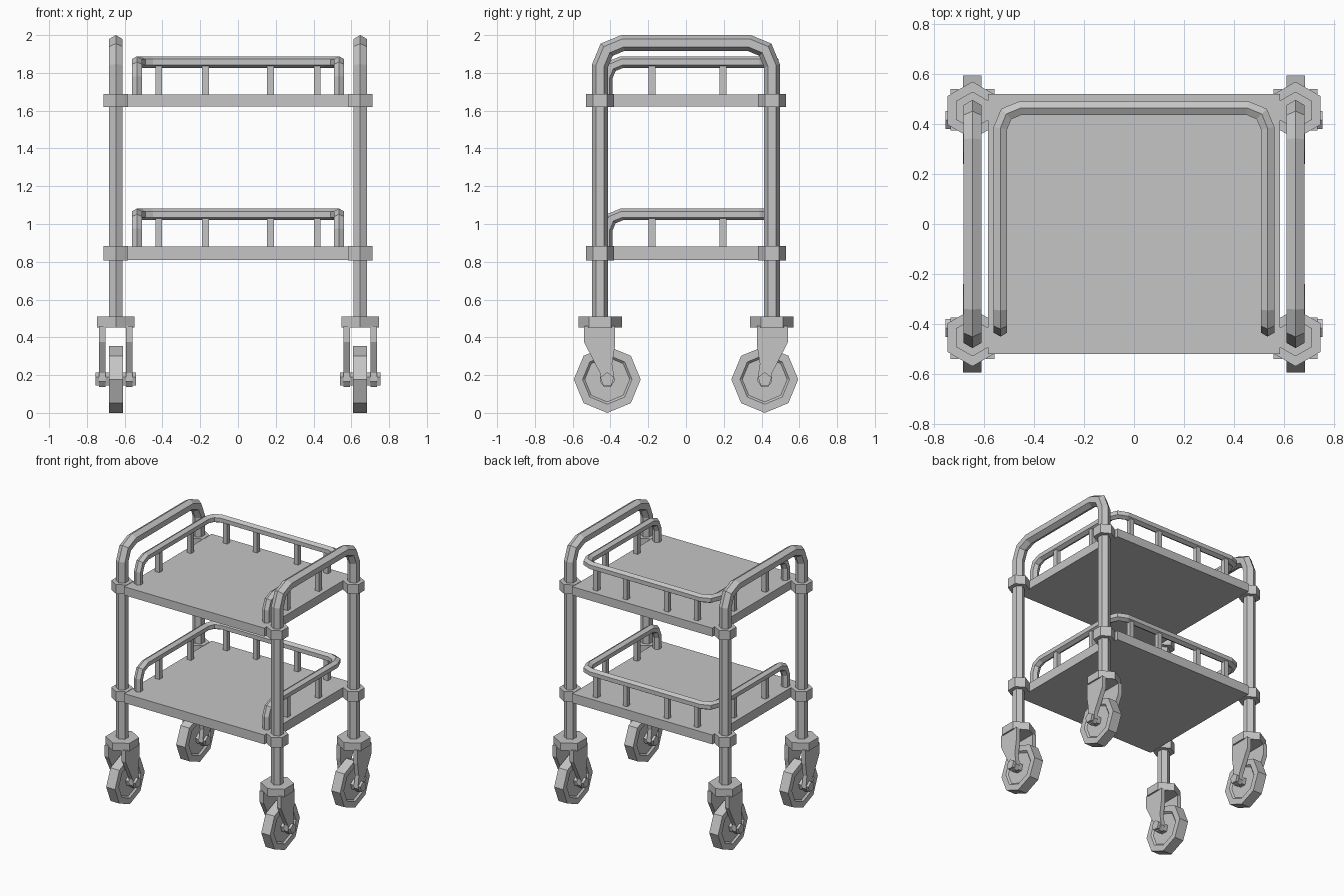
import bpy, bmesh
from math import sin, cos, pi, radians
from mathutils import Vector, Matrix

if "Cube" in bpy.data.objects:
    bpy.data.objects.remove(bpy.data.objects["Cube"])

metal = bpy.data.materials.new("grey_metal")
metal.use_nodes = True
GREY = (0.56, 0.56, 0.56, 1)
metal.diffuse_color = GREY
metal.node_tree.nodes["Principled BSDF"].inputs["Base Color"].default_value = GREY

LEG_X, LEG_Y = 0.647, 0.455
SIDES = (-1, 1)


def finish(name, bm):
    bmesh.ops.recalc_face_normals(bm, faces=bm.faces)
    mesh = bpy.data.meshes.new(name)
    bm.to_mesh(mesh)
    bm.free()
    mesh.materials.append(metal)
    obj = bpy.data.objects.new(name, mesh)
    bpy.context.collection.objects.link(obj)
    return obj


def box(name, center, size):
    bm = bmesh.new()
    bmesh.ops.create_cube(bm, size=1)
    for v in bm.verts:
        v.co = Vector(center) + v.co * Vector(size)
    return finish(name, bm)


def prism(name, outline, start, end):
    """Extrude a closed outline between two offsets."""
    bm = bmesh.new()
    face = bm.faces.new([bm.verts.new(Vector(p) + start) for p in outline])
    top = bmesh.ops.extrude_face_region(bm, geom=[face])["geom"]
    for v in top:
        if isinstance(v, bmesh.types.BMVert):
            v.co += end - start
    return finish(name, bm)


def hexagon(r):
    # corners point front and back
    return [Vector((r * sin(k * pi / 3), r * cos(k * pi / 3), 0)) for k in range(6)]


def hex_plate(name, x, y, low, high, r):
    return prism(name, hexagon(r), Vector((x, y, low)), Vector((x, y, high)))


def tube(name, path, r):
    """Six-sided tube with mitred bends; the path starts straight up."""
    path = [Vector(p) for p in path]
    bm = bmesh.new()
    pts = [path[0] + h for h in hexagon(r)]
    rings = [[bm.verts.new(p) for p in pts]]
    for i in range(1, len(path)):
        d = (path[i] - path[i - 1]).normalized()
        n = d
        if i + 1 < len(path):
            n = d + (path[i + 1] - path[i]).normalized()
        pts = [p + d * ((path[i] - p).dot(n) / d.dot(n)) for p in pts]
        rings.append([bm.verts.new(p) for p in pts])
    for a, b in zip(rings, rings[1:]):
        for k in range(6):
            j = (k + 1) % 6
            bm.faces.new((a[k], a[j], b[j], b[k]))
    bm.faces.new(rings[0])
    bm.faces.new(rings[-1])
    return finish(name, bm)


def bend(corner, before, after, r):
    """Three points rounding a right-angled corner."""
    c, a, b = Vector(corner), Vector(before), Vector(after)
    k = 1 - cos(radians(45))
    return [c + a * r, c + (a + b) * r * k, c + b * r]


UP, DOWN = Vector((0, 0, 1)), Vector((0, 0, -1))
BACK, FRONT = Vector((0, 1, 0)), Vector((0, -1, 0))
RIGHT, LEFT = Vector((-1, 0, 0)), Vector((1, 0, 0))

# Side frames: two legs joined by a handle
for s in SIDES:
    x = s * LEG_X
    path = [(x, -LEG_Y, 0.46)]
    path += bend((x, -LEG_Y, 1.958), DOWN, BACK, 0.12)
    path += bend((x, LEG_Y, 1.958), FRONT, DOWN, 0.12)
    path += [(x, LEG_Y, 0.46)]
    tube("leg_frame", path, 0.042)


def shelf(label, low, high):
    # Tray and the collars that clamp it to the legs
    box(label + "_tray", (0, 0, (low + high) / 2), (1.17, 1.042, high - low))
    for sx in SIDES:
        for sy in SIDES:
            hex_plate(label + "_collar", sx * LEG_X, sy * LEG_Y,
                      low - 0.003, high + 0.003, 0.075)
    # Guard rail around three sides
    rx, fy, by, rz = 0.535, -0.42, 0.464, high + 0.171
    path = [(-rx, fy, high - 0.01)]
    path += bend((-rx, fy, rz), DOWN, BACK, 0.08)
    path += bend((-rx, by, rz), FRONT, LEFT, 0.08)
    path += bend((rx, by, rz), RIGHT, FRONT, 0.08)
    path += bend((rx, fy, rz), BACK, DOWN, 0.08)
    path += [(rx, fy, high - 0.01)]
    tube(label + "_rail", path, 0.031)
    # Rail posts
    spots = [(x, by) for x in (-0.42, -0.172, 0.172, 0.42)]
    spots += [(s * rx, y) for s in SIDES for y in (-0.18, 0.196)]
    for x, y in spots:
        box(label + "_rail_post", (x, y, (high + rz) / 2), (0.035, 0.035, rz - high))


shelf("lower", 0.81, 0.88)
shelf("upper", 1.622, 1.686)


def wheel(center):
    bm = bmesh.new()
    bmesh.ops.create_cone(bm, cap_ends=True, segments=8, radius1=0.177,
                          radius2=0.177, depth=0.074)
    # corners sit on the axes
    lean = min(abs(v.co.x) for v in bm.verts)
    if lean > 0.01:
        bmesh.ops.rotate(bm, verts=bm.verts, matrix=Matrix.Rotation(pi / 8, 3, "Z"))
    caps = [f for f in bm.faces if len(f.verts) == 8]
    bmesh.ops.inset_individual(bm, faces=caps, thickness=0.046)
    bmesh.ops.inset_individual(bm, faces=caps, thickness=0.012, depth=-0.012)
    turn = Matrix.Rotation(pi / 2, 4, "Y")
    bmesh.ops.transform(bm, verts=bm.verts, matrix=Matrix.Translation(center) @ turn)
    return finish("caster_wheel", bm)


# Fork arm outline: inward offset from the leg, height
ARM = [(-0.085, 0.46), (-0.085, 0.375), (0.0, 0.21), (0.0, 0.165), (0.022, 0.137),
       (0.056, 0.137), (0.078, 0.17), (0.064, 0.26), (0.08, 0.36), (0.08, 0.46)]
AXLE_Y, AXLE_Z = 0.038, 0.177

# Casters, mirrored front to back
for sx in SIDES:
    for sy in SIDES:
        x, y = sx * LEG_X, sy * LEG_Y
        hex_plate("caster_plate", x, y, 0.453, 0.511, 0.115)
        axle_y = y - sy * AXLE_Y
        wheel(Vector((x, axle_y, AXLE_Z)))
        arm = [(0, y - sy * a, z) for a, z in ARM]
        bolt = [(0, axle_y + 0.038 * sin(k * 2 * pi / 5), AXLE_Z + 0.038 * cos(k * 2 * pi / 5))
                for k in range(5)]
        for s in SIDES:
            prism("caster_fork_arm", arm, Vector((x + s * 0.055, 0, 0)),
                  Vector((x + s * 0.088, 0, 0)))
            prism("caster_bolt", bolt, Vector((x + s * 0.02, 0, 0)),
                  Vector((x + s * 0.107, 0, 0)))
